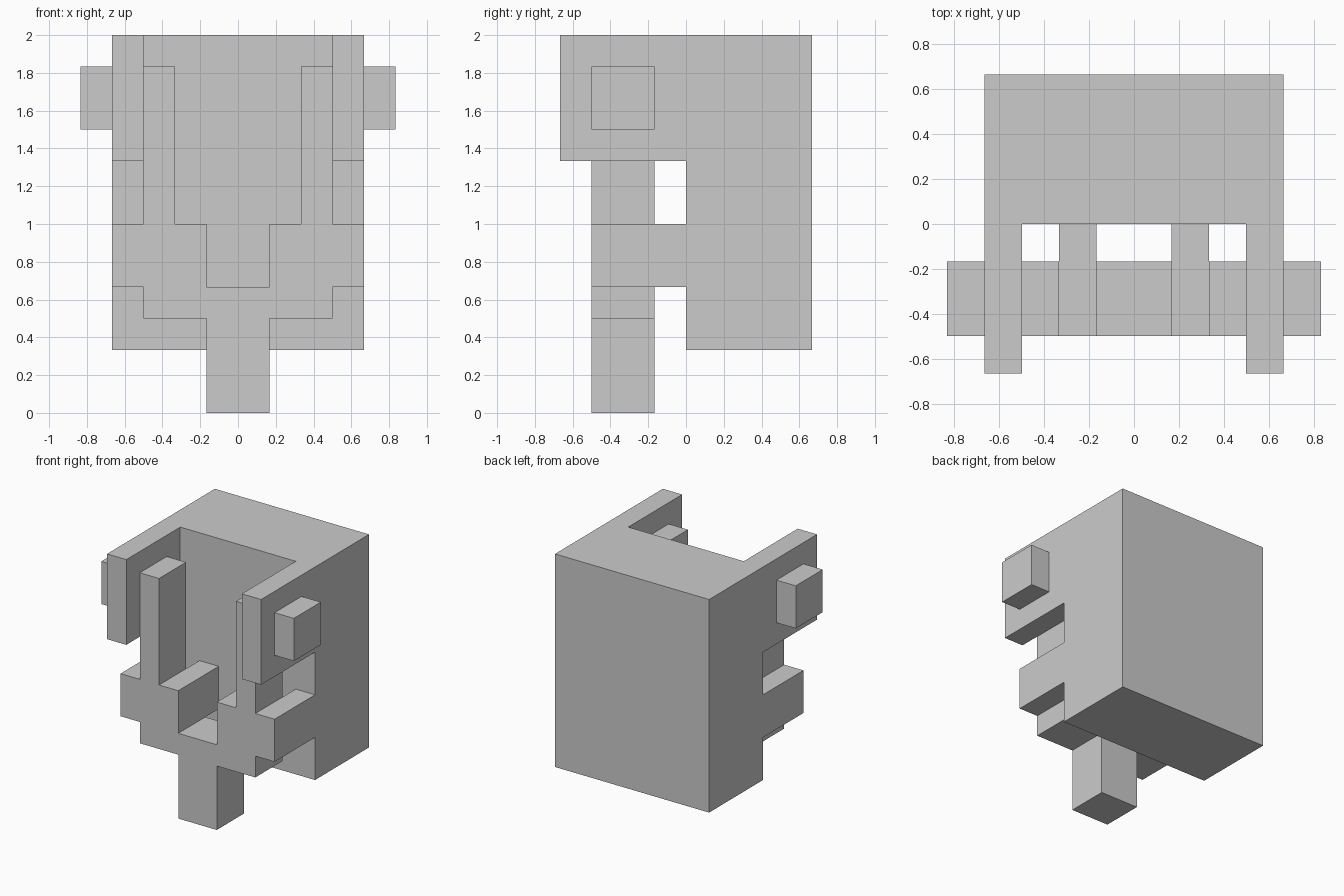
import bpy

if "Cube" in bpy.data.objects:
    bpy.data.objects.remove(bpy.data.objects["Cube"])

U = 1 / 6  # the model sits on a grid of sixths


def prism(name, outline, a, b, axis):
    """Extrude a 2D outline (grid units) from a to b along 'x' or 'y'."""
    n = len(outline)
    if axis == 'x':
        verts = [(d * U, p * U, q * U) for d in (a, b) for p, q in outline]
    else:
        verts = [(p * U, d * U, q * U) for d in (a, b) for p, q in outline]
    faces = [list(range(n))[::-1], list(range(n, 2 * n))]
    faces += [(i, (i + 1) % n, n + (i + 1) % n, n + i) for i in range(n)]
    if axis == 'y':
        faces = [list(f)[::-1] for f in faces]
    mesh = bpy.data.meshes.new(name)
    mesh.from_pydata(verts, [], faces)
    obj = bpy.data.objects.new(name, mesh)
    bpy.context.collection.objects.link(obj)
    return obj


def block(name, x, y, z):
    outline = [(y[0], z[0]), (y[1], z[0]), (y[1], z[1]), (y[0], z[1])]
    return prism(name, outline, x[0], x[1], 'x')


def mirrored_block(name, x, y, z):
    obj = block(name, x, y, z)
    obj.modifiers.new("mirror", 'MIRROR')
    return obj


# Head: solid back block, side flaps and ear pegs
block("back_block", (-4, 4), (0, 4), (2, 12))
mirrored_block("side_flap", (3, 4), (-4, 0), (8, 12))
mirrored_block("ear_peg", (4, 5), (-3, -1), (9, 11))

# Front frame: stepped profile with two uprights, side arms and a chin post
half = [(1, 0), (1, 3), (3, 3), (3, 4), (4, 4), (4, 6), (3, 6),
        (3, 11), (2, 11), (2, 6), (1, 6), (1, 4)]
prism("front_frame", half + [(-x, z) for x, z in reversed(half)], -3, -1, 'y')

# Bridges joining the frame to the back block
mirrored_block("inner_bridge", (1, 2), (-1, 0), (4, 6))
mirrored_block("outer_bridge", (3, 4), (-1, 0), (4, 6))
